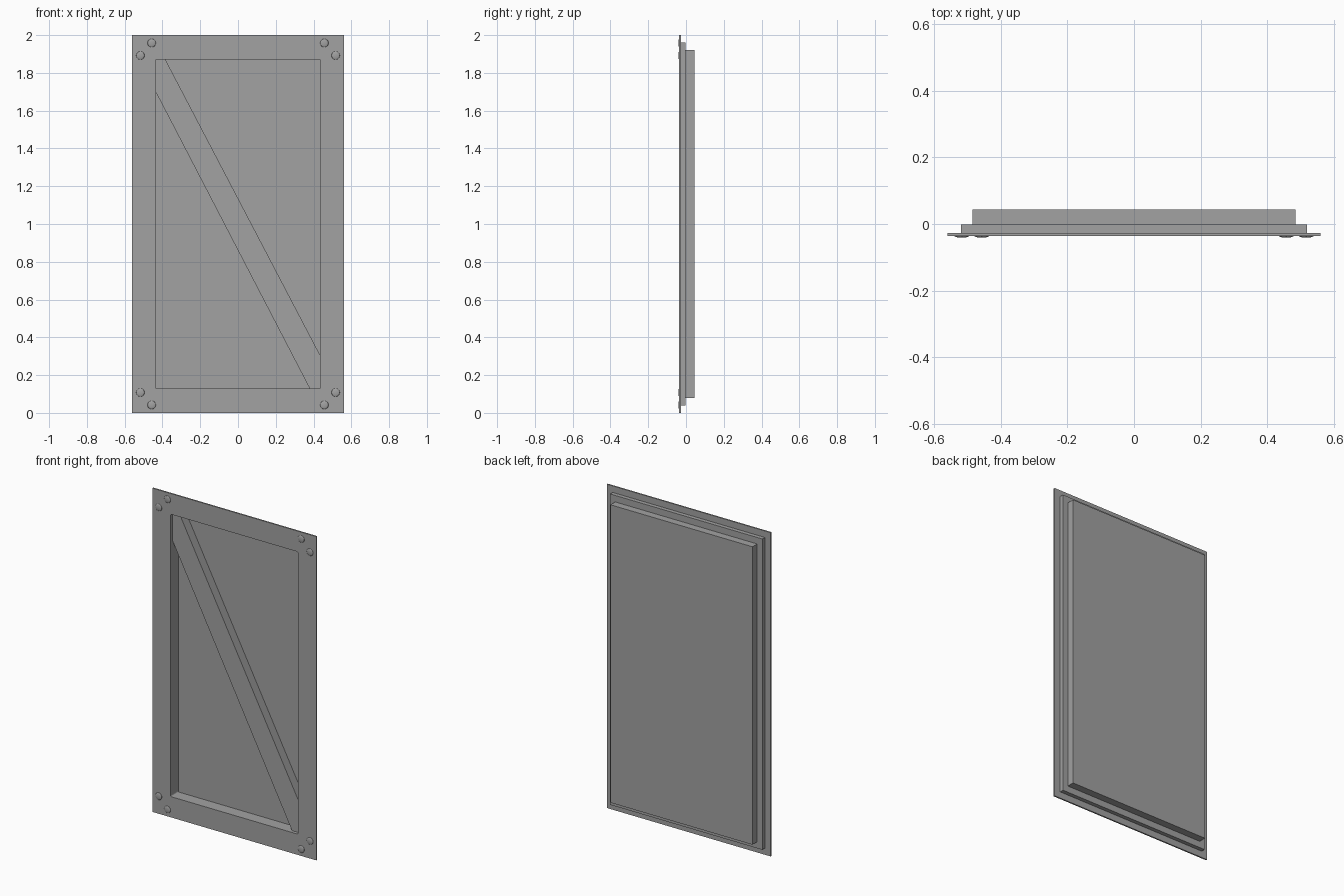
import bpy
import bmesh
from mathutils import Matrix

if "Cube" in bpy.data.objects:
    bpy.data.objects.remove(bpy.data.objects["Cube"], do_unlink=True)

grey = bpy.data.materials.new("mid grey")
GREY = (0.36, 0.36, 0.36, 1)
grey.diffuse_color = GREY
grey.use_nodes = True
grey.node_tree.nodes["Principled BSDF"].inputs["Base Color"].default_value = GREY

FRONT, FLANGE_BACK, STEP, BACK = -0.036, -0.027, -0.002, 0.044
POCKET = 0.039


def finish(name, bm):
    bmesh.ops.recalc_face_normals(bm, faces=bm.faces)
    mesh = bpy.data.meshes.new(name)
    bm.to_mesh(mesh)
    bm.free()
    mesh.materials.append(grey)
    obj = bpy.data.objects.new(name, mesh)
    bpy.context.collection.objects.link(obj)
    return obj


# Stepped door leaf: nested rectangles (half width, half height, y),
# running from the pocket floor, round the flange, to the back
sections = [
    (0.435, 0.872, POCKET), (0.435, 0.872, FRONT),
    (0.56, 1.0, FRONT), (0.56, 1.0, FLANGE_BACK),
    (0.52, 0.96, FLANGE_BACK), (0.52, 0.96, STEP),
    (0.485, 0.92, STEP), (0.485, 0.92, BACK),
]
bm = bmesh.new()
loops = []
for w, h, y in sections:
    loops.append([bm.verts.new((sx * w, y, 1 + sz * h))
                  for sx, sz in ((-1, -1), (1, -1), (1, 1), (-1, 1))])
for a, b in zip(loops, loops[1:]):
    for i in range(4):
        j = (i + 1) % 4
        bm.faces.new((a[i], a[j], b[j], b[i]))
bm.faces.new(loops[0])
bm.faces.new(loops[-1])

# Slightly rounded pocket corners
corners = [bm.edges.get((a, b)) for a, b in zip(loops[0], loops[1])]
bmesh.ops.bevel(bm, geom=corners, offset=0.007, segments=3,
                profile=0.5, affect='EDGES')
finish("door_leaf", bm)

# Diagonal brace, trimmed to the pocket
outline = [(-0.435, 1.872), (-0.385, 1.872), (0.435, 0.305),
           (0.435, 0.128), (0.38, 0.128), (-0.435, 1.698)]
bm = bmesh.new()
face = bm.faces.new([bm.verts.new((x, -0.016, z)) for x, z in outline])
side = bmesh.ops.extrude_face_region(bm, geom=[face])["geom"]
bmesh.ops.translate(bm, vec=(0, POCKET + 0.016, 0),
                    verts=[v for v in side if isinstance(v, bmesh.types.BMVert)])
finish("diagonal_brace", bm)

# Low domed screw heads, two at each corner of the flange
for x, z in ((0.517, 0.892), (0.457, 0.958)):
    for sx in (-1, 1):
        for sz in (-1, 1):
            bm = bmesh.new()
            bmesh.ops.create_uvsphere(bm, u_segments=20, v_segments=10, radius=1)
            place = Matrix.Translation((sx * x, FRONT, 1 + sz * z))
            bm.transform(place @ Matrix.Diagonal((0.022, 0.005, 0.022, 1)))
            for f in bm.faces:
                f.smooth = True
            finish("screw_head", bm)
